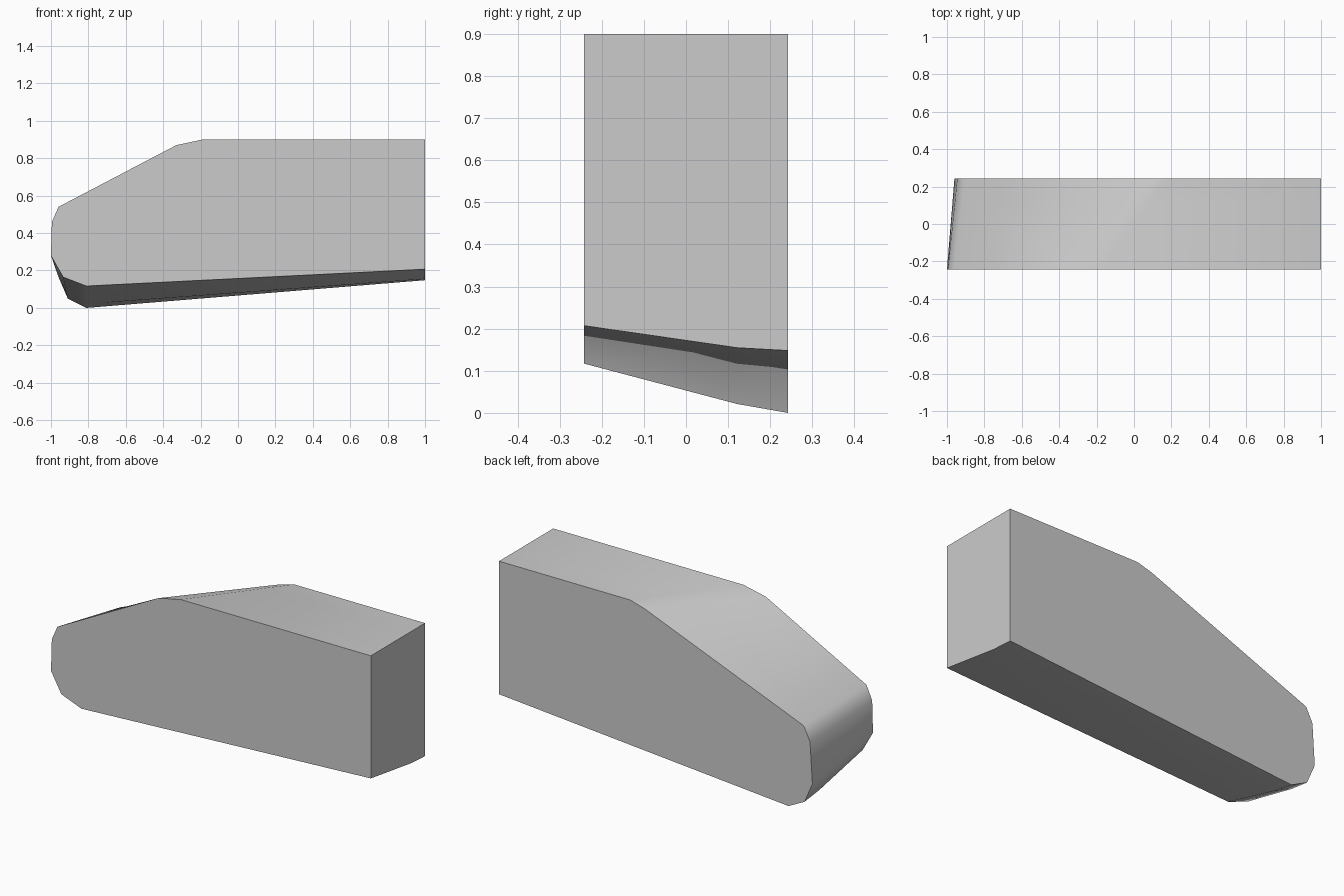
import bpy, bmesh, math

cube = bpy.data.objects.get("Cube")
if cube:
    bpy.data.objects.remove(cube, do_unlink=True)

# Matching side outlines (x, z): the far side is swept back and sits lower
FRONT = [(1, .9), (-.19, .9), (-.33, .87), (-.96, .54), (-.995, .46),
         (-1, .28), (-.935, .165), (-.81, .117), (1, .207)]
BACK = [(1, .9), (.18, .9), (.09, .875), (-.905, .48), (-.945, .4),
        (-.96, .165), (-.91, .05), (-.81, 0), (1, .148)]
HALF = .242
BULGE_AT, BULGE = .75, .008


def blend(t, drop):
    """Outline between the two sides, with its underside lowered a little."""
    ring = []
    for i, ((x0, z0), (x1, z1)) in enumerate(zip(FRONT, BACK)):
        low = drop if i >= len(FRONT) - 3 else 0
        ring.append((x0 + (x1 - x0) * t, (2 * t - 1) * HALF,
                     z0 + (z1 - z0) * t - low))
    return ring


grey = bpy.data.materials.new("plain_grey")
grey.use_nodes = True
grey.diffuse_color = (.6, .6, .6, 1)
grey.node_tree.nodes["Principled BSDF"].inputs["Base Color"].default_value = (.6, .6, .6, 1)

# Loft the wedge-nosed body through the outlines and cap both sides
bm = bmesh.new()
rings = [[bm.verts.new(p) for p in blend(t, d)]
         for t, d in ((0, 0), (BULGE_AT, BULGE), (1, 0))]
for a, b in zip(rings, rings[1:]):
    for i in range(len(a)):
        j = (i + 1) % len(a)
        bm.faces.new((a[i], a[j], b[j], b[i]))
bm.faces.new(rings[0])
bm.faces.new(rings[-1][::-1])
bmesh.ops.recalc_face_normals(bm, faces=bm.faces)
mesh = bpy.data.meshes.new("tapered_body")
bm.to_mesh(mesh)
bm.free()
mesh.materials.append(grey)
body = bpy.data.objects.new("tapered_body", mesh)
bpy.context.collection.objects.link(body)

# Soft rounding along the nose and shoulder, crisp side edges
bpy.ops.object.select_all(action='DESELECT')
body.select_set(True)
bpy.context.view_layer.objects.active = body
bpy.ops.object.shade_smooth_by_angle(angle=math.radians(45))
